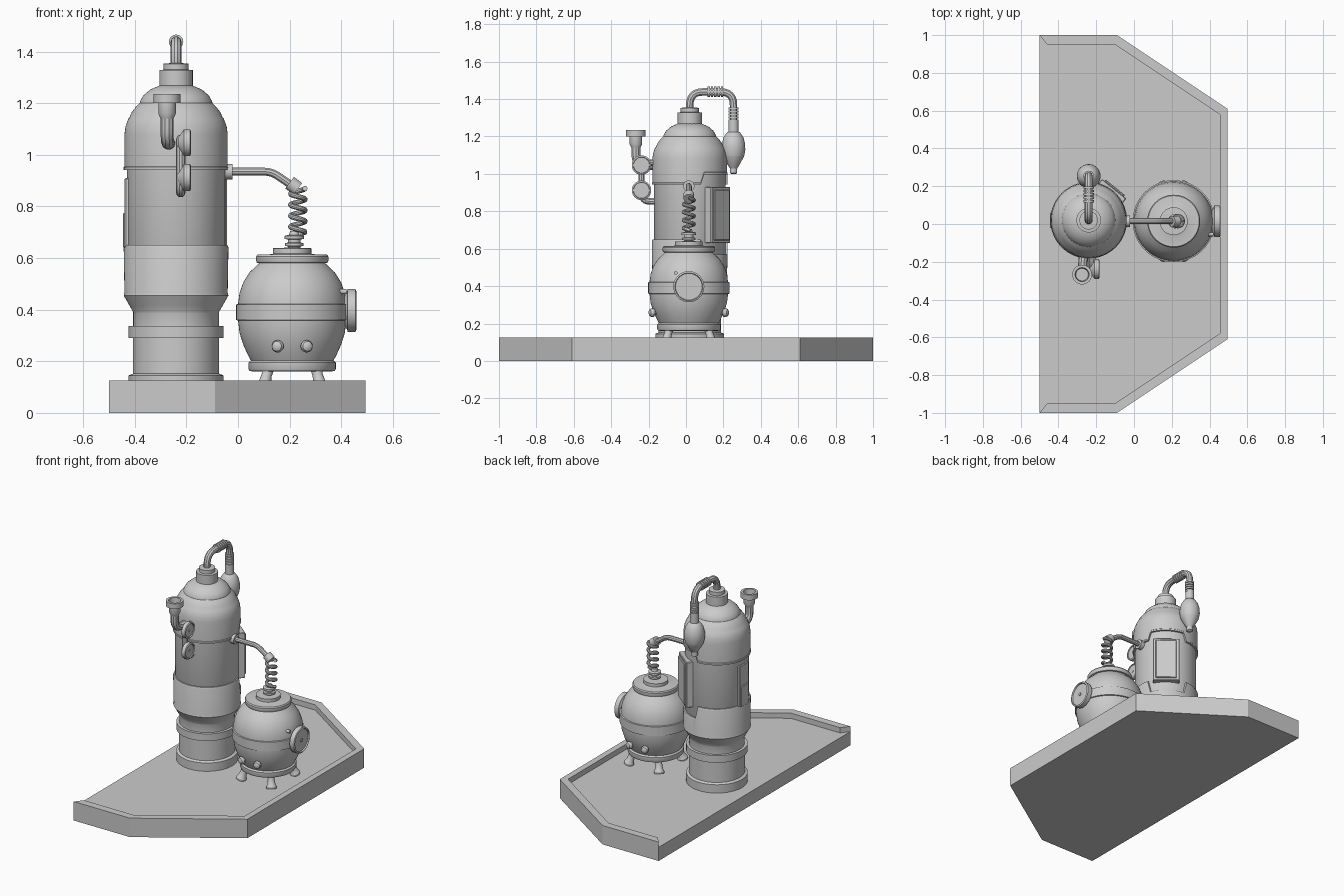
import bpy, bmesh
from math import sin, cos, pi, radians
from mathutils import Vector, Matrix

cube = bpy.data.objects.get("Cube")
if cube:
    bpy.data.objects.remove(cube, do_unlink=True)

grey = bpy.data.materials.new("plain_grey")
grey.use_nodes = True
grey.diffuse_color = (0.6, 0.6, 0.6, 1)
grey.node_tree.nodes["Principled BSDF"].inputs["Base Color"].default_value = (0.6, 0.6, 0.6, 1)

FLOOR = 0.09
TOWER = Vector((-0.24, 0.02, 0))
POT = Vector((0.21, 0.015, 0))
DOOR = radians(51)


def finish(name, mesh, smooth=True):
    mesh.materials.clear()
    mesh.materials.append(grey)
    if smooth:
        mesh.shade_smooth()
        mesh.set_sharp_from_angle(angle=radians(32))
    obj = bpy.data.objects.new(name, mesh)
    bpy.context.collection.objects.link(obj)
    return obj


def from_bmesh(name, bm, smooth=True):
    bmesh.ops.recalc_face_normals(bm, faces=bm.faces)
    mesh = bpy.data.meshes.new(name)
    bm.to_mesh(mesh)
    bm.free()
    return finish(name, mesh, smooth)


def lathe(name, profile, at=(0, 0, 0), axis=(0, 0, 1), steps=48, shift=None):
    """Turn a (radius, height) profile about an axis; shift moves points by angle."""
    bm = bmesh.new()
    turn = Matrix.Translation(at) @ Vector((0, 0, 1)).rotation_difference(Vector(axis)).to_matrix().to_4x4()
    rings = []
    for r, z in profile:
        ring = []
        for i in range(steps):
            a = 2 * pi * i / steps
            h = z + (shift(a, z) if shift else 0)
            ring.append(bm.verts.new(turn @ Vector((r * cos(a), r * sin(a), h))))
        rings.append(ring)
    for low, high in zip(rings, rings[1:]):
        for i in range(steps):
            j = (i + 1) % steps
            bm.faces.new((low[i], low[j], high[j], high[i]))
    bm.faces.new(rings[0])
    bm.faces.new(rings[-1])
    return from_bmesh(name, bm)


def disc(name, r, at, axis, depth, steps=32):
    return lathe(name, [(r, 0), (r, depth)], at, axis, steps)


def tube(name, points, r, bend=0.05, sides=3):
    """Round pipe along a path whose corners are eased."""
    pts = [Vector(p) for p in points]
    path = [pts[0]]
    for a, b, c in zip(pts, pts[1:], pts[2:]):
        if bend:
            p = b + (a - b).normalized() * bend
            q = b + (c - b).normalized() * bend
            path += [p.lerp(b, t / 6).lerp(b.lerp(q, t / 6), t / 6) for t in range(7)]
        else:
            path.append(b)
    path.append(pts[-1])
    curve = bpy.data.curves.new(name, 'CURVE')
    curve.dimensions = '3D'
    curve.bevel_depth = r
    curve.bevel_resolution = sides
    curve.use_fill_caps = True
    spline = curve.splines.new('POLY')
    spline.points.add(len(path) - 1)
    for sp, p in zip(spline.points, path):
        sp.co = (*p, 1)
    temp = bpy.data.objects.new(name + "_path", curve)
    mesh = bpy.data.meshes.new_from_object(temp)
    bpy.data.objects.remove(temp)
    return finish(name, mesh)


def plate(name, angle, radius, width, depth, z0, z1):
    """Upright plate held against the tower at an angle."""
    bm = bmesh.new()
    bmesh.ops.create_cube(bm, size=1, matrix=Matrix.Translation(TOWER + Vector((0, 0, (z0 + z1) / 2)))
                          @ Matrix.Rotation(angle, 4, 'Z') @ Matrix.Translation((radius - depth / 2, 0, 0))
                          @ Matrix.Diagonal((depth, width, z1 - z0, 1)))
    bmesh.ops.bevel(bm, geom=bm.edges[:], offset=0.004, segments=1, affect='EDGES')
    return from_bmesh(name, bm, False)


# Tray: flat floor with a raised rim, open along its straight side
half_outer = [(-0.5, 1), (-0.09, 1), (0.495, 0.61)]
half_inner = [(-0.46, 0.95), (-0.1, 0.95), (0.455, 0.58)]
outer = half_outer + [(x, -y) for x, y in reversed(half_outer)]
inner = half_inner + [(x, -y) for x, y in reversed(half_inner)]
bm = bmesh.new()
foot = [bm.verts.new((x, y, 0)) for x, y in outer]
lip = [bm.verts.new((x, y, 0.125)) for x, y in outer]
edge = [bm.verts.new((x, y, 0.125)) for x, y in inner]
deck = [bm.verts.new((x, y, FLOOR)) for x, y in inner]
ends = [bm.verts.new((*outer[k], FLOOR)) for k in (0, -1)]
bm.faces.new(foot)
for i in range(5):
    for a, b in ((foot, lip), (lip, edge), (edge, deck)):
        bm.faces.new((a[i], a[i + 1], b[i + 1], b[i]))
for k, end in zip((0, -1), ends):
    bm.faces.new((lip[k], edge[k], deck[k], end))
bm.faces.new([ends[0]] + deck + [ends[1]])
bm.faces.new((foot[0], lip[0], ends[0], ends[1], lip[-1], foot[-1]))
from_bmesh("tray", bm, False)


# Tower: core, notched lower jacket and upper shell, cap
def near_door(a):
    return abs((a - DOOR + pi) % (2 * pi) - pi) < radians(34)


lathe("tower_core", [(0.184, FLOOR), (0.184, 0.145), (0.167, 0.152), (0.167, 0.29), (0.184, 0.29),
                     (0.184, 0.337), (0.166, 0.337), (0.166, 0.42), (0.191, 0.46), (0.191, 1.1)],
      TOWER, steps=64)
lathe("tower_jacket", [(0.16, 0.36), (0.166, 0.39), (0.18, 0.415), (0.196, 0.443), (0.203, 0.455), (0.2, 0.465),
                       (0.203, 0.64), (0.199, 0.65), (0.188, 0.65)],
      TOWER, steps=64, shift=lambda a, z: -0.08 if z > 0.6 and near_door(a) else 0)
lathe("tower_shell", [(0.188, 0.942), (0.203, 0.942), (0.203, 0.952), (0.2, 0.955), (0.2, 1.08), (0.196, 1.11),
                      (0.185, 1.14), (0.18, 1.146), (0.172, 1.165), (0.155, 1.187), (0.141, 1.2), (0.14, 1.207),
                      (0.127, 1.23), (0.1, 1.253), (0.065, 1.268), (0.03, 1.27)],
      TOWER, steps=64, shift=lambda a, z: 0.055 if z < 1 and near_door(a) else 0)
lathe("tower_cap", [(0.065, 1.25), (0.065, 1.328), (0.049, 1.33), (0.049, 1.353), (0.02, 1.355)], TOWER)
plate("door_frame", DOOR, 0.215, 0.165, 0.07, 0.63, 0.93)
plate("door", DOOR, 0.224, 0.13, 0.03, 0.645, 0.915)
plate("side_plate", pi, 0.199, 0.1, 0.03, 0.64, 0.91)
plate("side_box", pi, 0.206, 0.08, 0.03, 0.64, 0.775)

# Overhead pipe with wound joints and a hanging vessel
tx, ty, vy = TOWER.x, TOWER.y, 0.254
tube("overhead_pipe", [(tx, ty, 1.34), (tx, ty, 1.438), (tx, vy, 1.438), (tx, vy, 1.25)], 0.021, 0.07)
for i in range(5):
    disc("pipe_winding", 0.028, (tx, 0.115 + 0.018 * i, 1.438), (0, 1, 0), 0.012, 20)
    disc("drop_winding", 0.028, (tx, vy, 1.28 + 0.016 * i), (0, 0, 1), 0.011, 20)
lathe("hanging_vessel", [(0.012, 1.0), (0.02, 1.005), (0.02, 1.03), (0.03, 1.045), (0.055, 1.09), (0.058, 1.1),
                         (0.063, 1.13), (0.062, 1.16), (0.053, 1.195), (0.036, 1.22), (0.027, 1.225), (0.027, 1.28)],
      (tx, vy, 0), steps=32)

# Filler funnel on the front
fx, fy = -0.275, -0.268
tube("funnel_pipe", [(fx, fy, 1.18), (fx, fy, 1.045), (-0.265, -0.14, 1.045)], 0.025, 0.06)
lathe("funnel_cup", [(0.025, 1.14), (0.034, 1.16), (0.034, 1.2), (0.052, 1.2), (0.052, 1.235), (0.037, 1.235),
                     (0.033, 1.195)], (fx, fy, 0), steps=32)

# Gauge pipe with two dials
gx, gy = -0.222, -0.238
tube("gauge_pipe", [(gx, -0.14, 1.06), (gx, gy, 1.06), (gx, gy, 0.853), (gx, -0.14, 0.853)], 0.018, 0.045)
for z in (1.047, 0.912):
    lathe("gauge", [(0.02, -0.01), (0.045, 0.008), (0.052, 0.012), (0.052, 0.036), (0.044, 0.04), (0.042, 0.034)],
          (gx, gy, z), (1, 0, 0), 32)
    disc("gauge_hub", 0.008, (gx + 0.03, gy, z), (1, 0, 0), 0.008, 12)

# Transfer arm and coil
y = POT.y
disc("arm_flange", 0.03, (-0.05, y, 0.935), (1, 0, 0), 0.028, 24)
tube("transfer_arm", [(-0.05, y, 0.935), (0.13, y, 0.935), (0.225, y, 0.87)], 0.016, 0.03)
disc("arm_collar", 0.028, (0.2, y, 0.892), (0.8, 0, -0.6), 0.04, 24)
turns = 4
coil = [(0.232 + 0.028 * cos(a), y + 0.028 * sin(a), 0.87 - 0.17 * i / (turns * 20))
        for i in range(turns * 20 + 1) for a in [2 * pi * i / 20]]
tube("coil", coil + [(0.225, y, 0.69)], 0.01, 0)

# Pot: body, flanged lid, stepped stopper, belt
lathe("pot_body", [(0.14, 0.16), (0.165, 0.162), (0.169, 0.17), (0.169, 0.195), (0.16, 0.203), (0.172, 0.225),
                   (0.19, 0.265), (0.204, 0.31), (0.21, 0.36), (0.21, 0.42), (0.204, 0.465), (0.19, 0.505),
                   (0.165, 0.545), (0.128, 0.58), (0.137, 0.582), (0.14, 0.59), (0.14, 0.606), (0.135, 0.613),
                   (0.08, 0.615), (0.074, 0.617), (0.074, 0.638), (0.03, 0.64)], POT, steps=64)
lathe("pot_belt", [(0.2, 0.355), (0.217, 0.36), (0.217, 0.42), (0.2, 0.425)], POT, steps=64)
lathe("stopper", [(0.024, 0.63), (0.024, 0.645), (0.036, 0.647), (0.036, 0.658), (0.024, 0.66), (0.024, 0.672),
                  (0.038, 0.674), (0.038, 0.686), (0.02, 0.69), (0.016, 0.705)], POT + Vector((0.008, 0, 0)), steps=32)

# Pot dial on the side
lathe("pot_dial", [(0.06, 0), (0.075, 0.01), (0.083, 0.012), (0.083, 0.042), (0.074, 0.046), (0.071, 0.038)],
      POT + Vector((0.203, 0, 0.397)), (1, 0, 0), 40)
disc("pot_dial_hub", 0.01, POT + Vector((0.235, 0, 0.397)), (1, 0, 0), 0.012, 12)
disc("dial_bolt", 0.01, POT + Vector((0.18, -0.07, 0.47)), (1, 0, 0), 0.03, 12)

# Legs with round feet, and small knobs front and back
for sx in (-1, 1):
    for sy in (-1, 1):
        base = POT + Vector((0.112 * sx, 0.125 * sy, 0))
        top = POT + Vector((0.085 * sx, 0.095 * sy, 0.205))
        lathe("pot_leg", [(0.03, 0), (0.032, 0.012), (0.024, 0.03), (0.02, 0.06), (0.023, 0.09), (0.026, 0.12)],
              base + Vector((0, 0, FLOOR)), top - base - Vector((0, 0, FLOOR)), 20)
        lathe("knob", [(0.013, 0), (0.013, 0.025), (0.022, 0.03), (0.024, 0.04), (0.019, 0.052), (0.008, 0.058)],
              POT + Vector((0.045 * sx, 0.158 * sy, 0.258)), (0.3 * sx, sy, 0), 20)
